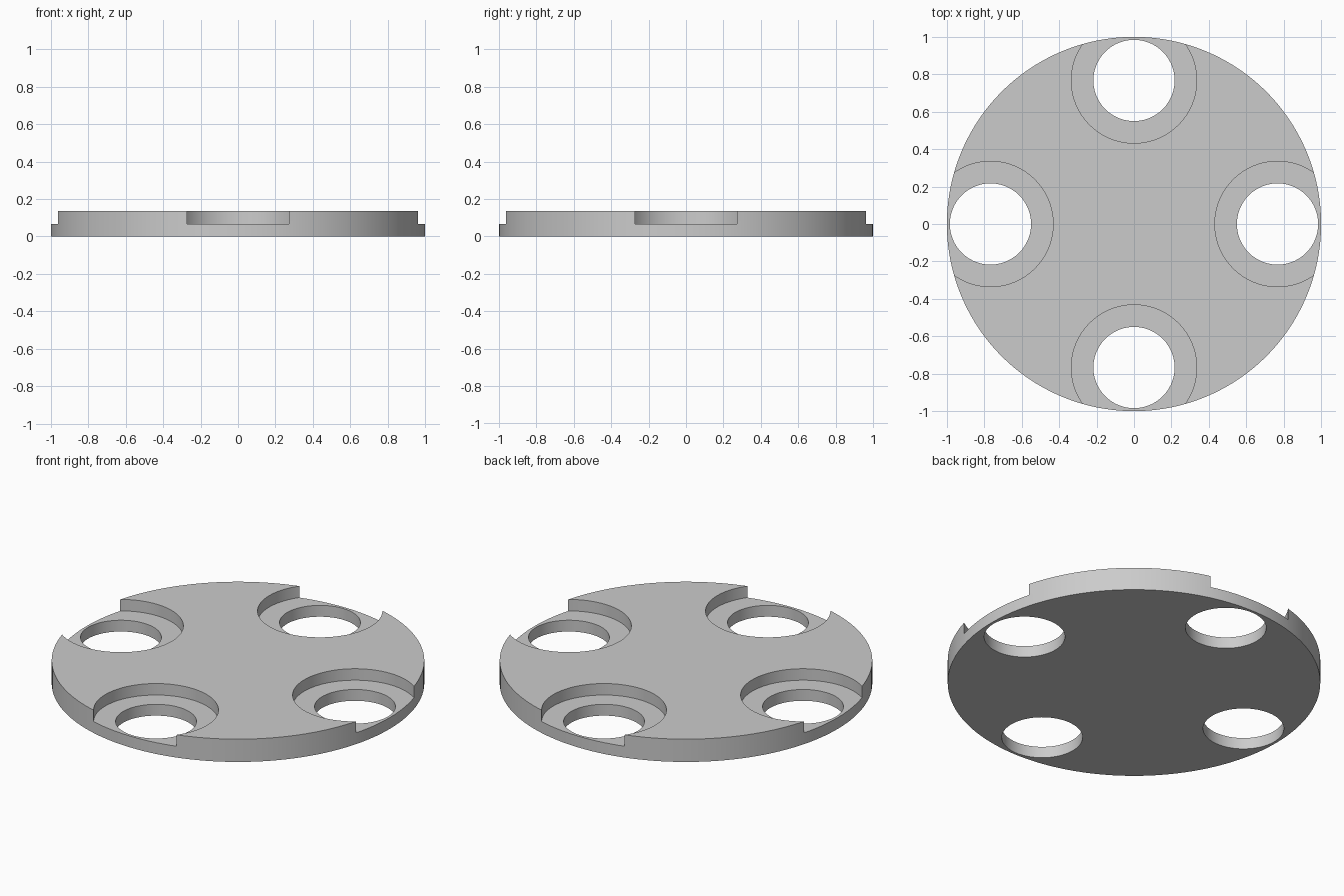
import bpy
from math import cos, sin, pi, radians

cube = bpy.data.objects.get("Cube")
if cube:
    bpy.data.objects.remove(cube, do_unlink=True)

HEIGHT = 0.135
LEDGE = 0.067
OFFSET = 0.767

grey = bpy.data.materials.new("plain grey")
grey.use_nodes = True
colour = (0.6, 0.6, 0.6, 1)
grey.diffuse_color = colour
grey.node_tree.nodes["Principled BSDF"].inputs["Base Color"].default_value = colour


def cylinder(name, radius, bottom, top, x=0, y=0, sides=96):
    bpy.ops.mesh.primitive_cylinder_add(
        vertices=sides, radius=radius, depth=top - bottom,
        location=(x, y, (bottom + top) / 2))
    obj = bpy.context.object
    obj.name = name
    obj.data.materials.append(grey)
    return obj


def cut(target, cutter):
    mod = target.modifiers.new(cutter.name, 'BOOLEAN')
    mod.operation = 'DIFFERENCE'
    mod.solver = 'EXACT'
    mod.object = cutter
    bpy.context.view_layer.objects.active = target
    bpy.ops.object.modifier_apply(modifier=mod.name)
    bpy.data.objects.remove(cutter, do_unlink=True)


# Round plate
plate = cylinder("round_plate", 1, 0, HEIGHT, sides=160)

# Four stepped holes: a wide recess open at the rim, then a through hole
for i in range(4):
    x, y = OFFSET * cos(i * pi / 2), OFFSET * sin(i * pi / 2)
    cut(plate, cylinder("recess_cutter", 0.335, LEDGE, HEIGHT + 0.1, x, y))
    cut(plate, cylinder("hole_cutter", 0.217, -0.1, HEIGHT + 0.1, x, y))

# Smooth walls with sharp rims
bpy.ops.object.select_all(action='DESELECT')
plate.select_set(True)
bpy.context.view_layer.objects.active = plate
bpy.ops.object.shade_smooth_by_angle(angle=radians(30))
